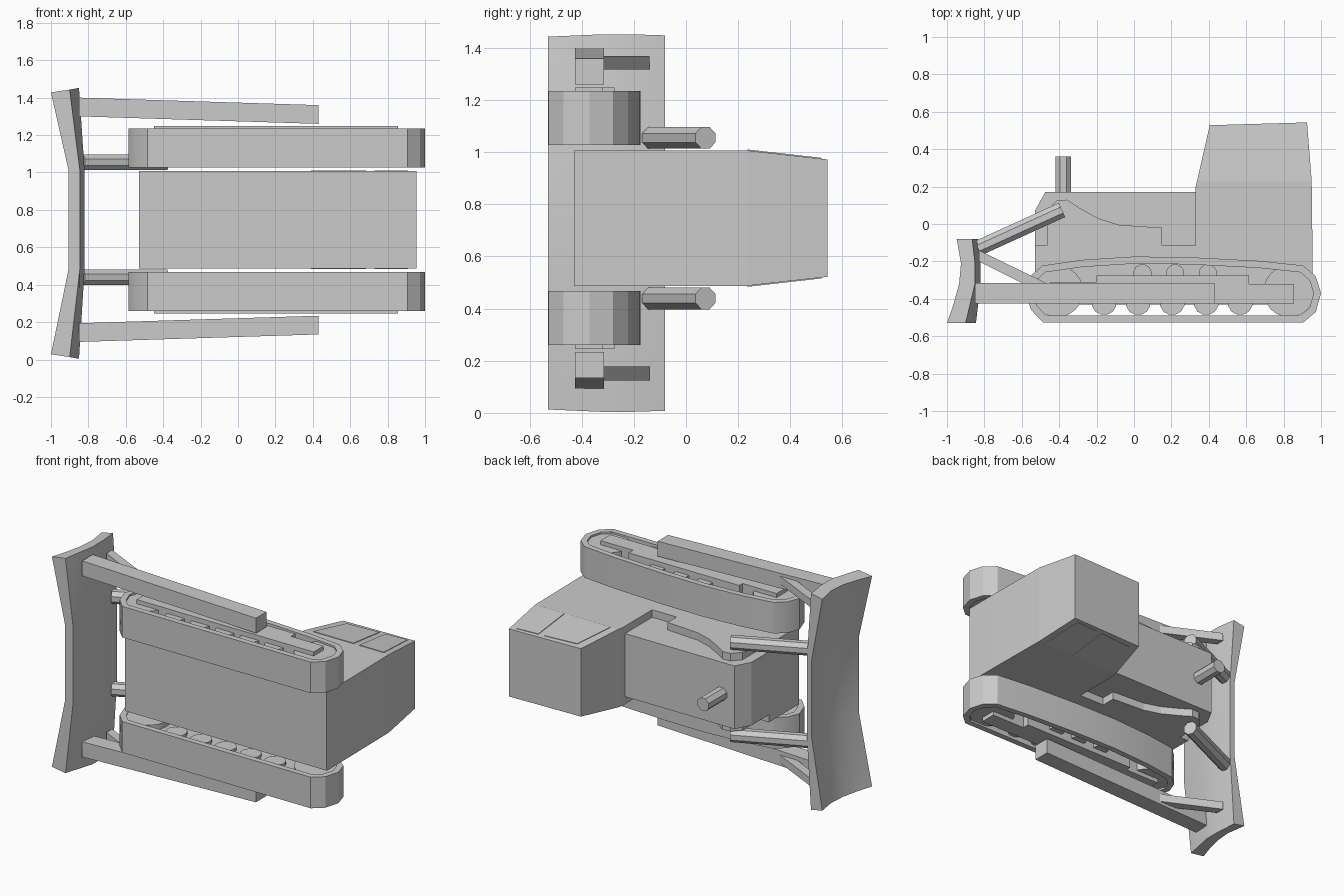
import bpy, bmesh, math
from mathutils import Vector

if "Cube" in bpy.data.objects:
    bpy.data.objects.remove(bpy.data.objects["Cube"])

paint = bpy.data.materials.new("plain_grey")
paint.use_nodes = True
GREY = (0.6, 0.6, 0.6, 1)
paint.diffuse_color = GREY
paint.node_tree.nodes["Principled BSDF"].inputs["Base Color"].default_value = GREY

MID = 0.747   # centre plane across the machine's width (it lies on its side)


def loft(name, loops, ring=False, smooth=False):
    """Skin a list of equal point loops; cap the ends or close into a ring."""
    bm = bmesh.new()
    rows = [[bm.verts.new(p) for p in loop] for loop in loops]
    n = len(rows[0])
    pairs = list(zip(rows, rows[1:])) + ([(rows[-1], rows[0])] if ring else [])
    for a, b in pairs:
        for i in range(n):
            j = (i + 1) % n
            bm.faces.new((a[i], a[j], b[j], b[i]))
    if not ring:
        bm.faces.new(rows[0])
        bm.faces.new(rows[-1])
    bmesh.ops.recalc_face_normals(bm, faces=bm.faces)
    mesh = bpy.data.meshes.new(name)
    bm.to_mesh(mesh)
    bm.free()
    mesh.materials.append(paint)
    ob = bpy.data.objects.new(name, mesh)
    bpy.context.collection.objects.link(ob)
    if smooth:
        bpy.ops.object.select_all(action="DESELECT")
        ob.select_set(True)
        bpy.context.view_layer.objects.active = ob
        bpy.ops.object.shade_smooth_by_angle(angle=math.radians(30))
    return ob


def level(pts, z):
    return [(x, y, z) for x, y in pts]


def prism(name, pts, z0, z1):
    return loft(name, [level(pts, z0), level(pts, z1)])


def rod(name, a, b, r, sides=8):
    """Straight round bar from a to b."""
    a, b = Vector(a), Vector(b)
    q = (b - a).to_track_quat("Z", "Y")
    turn = [2 * math.pi * (i + 0.5) / sides for i in range(sides)]
    disc = [q @ Vector((r * math.cos(t), r * math.sin(t), 0)) for t in turn]
    return loft(name, [[a + d for d in disc], [b + d for d in disc]], smooth=sides > 8)


def rect(x0, x1, y0, y1):
    return [(x0, y0), (x1, y0), (x1, y1), (x0, y1)]


def inset(pts, d):
    """Offset a counter-clockwise outline inward by d."""
    out = []
    for i, p in enumerate(pts):
        p = Vector(p)
        u = (p - Vector(pts[i - 1])).normalized()
        v = (Vector(pts[(i + 1) % len(pts)]) - p).normalized()
        m = (Vector((-u.y, u.x)) + Vector((-v.y, v.x))).normalized()
        out.append(tuple(p + m * d / max(0.3, m.dot(Vector((-u.y, u.x))))))
    return out


# Chassis with stepped fenders and a hump at the lift pivots
chassis = [(-0.53, -0.43), (0.955, -0.43), (0.955, -0.2), (0.95, 0.23), (0.337, 0.23),
           (0.33, 0.2), (0.33, -0.115), (0.15, -0.115), (0.15, -0.02), (-0.08, -0.005),
           (-0.19, 0.03), (-0.29, 0.085), (-0.36, 0.13), (-0.415, 0.125),
           (-0.465, 0.07), (-0.465, -0.115), (-0.53, -0.115)]
prism("chassis", chassis, MID - 0.26, MID + 0.26)

# Narrow engine hood
hood = [(-0.53, -0.2), (0.36, -0.2), (0.36, 0.17), (-0.475, 0.17), (-0.53, 0.07)]
prism("engine_hood", hood, MID - 0.21, MID + 0.21)
rod("exhaust_stack", (-0.378, 0.15, MID), (-0.378, 0.36, MID), 0.045)

# Tapered cab
base = [(0.337, 0.23, 0.26), (0.95, 0.23, 0.26)]
roof = [(0.405, 0.528, 0.226), (0.925, 0.543, 0.225)]


def cab_loop(pair):
    (x0, y0, w0), (x1, y1, w1) = pair
    return [(x0, y0, MID - w0), (x1, y1, MID - w1), (x1, y1, MID + w1), (x0, y0, MID + w0)]


loft("cab", [cab_loop(base), cab_loop(roof)])

windows = {"front": [(0.39, 0.235), (0.685, 0.235), (0.685, 0.51), (0.455, 0.495)],
           "rear": [(0.73, 0.235), (0.91, 0.235), (0.885, 0.52), (0.73, 0.512)]}

# Track outline, counter-clockwise
belt = [(-0.585, -0.36), (-0.55, -0.46), (-0.485, -0.527), (0.905, -0.527), (0.972, -0.47),
        (1.0, -0.37), (0.972, -0.28), (0.905, -0.222), (0.67, -0.197), (0.3, -0.178),
        (0.0, -0.174), (-0.28, -0.192), (-0.49, -0.222), (-0.555, -0.28)]
hole = inset(belt, 0.038)
frame = [(-0.45, -0.425), (0.855, -0.425), (0.855, -0.32), (0.615, -0.32),
         (0.615, -0.275), (-0.2, -0.275), (-0.2, -0.31), (-0.45, -0.31)]

for side, s in (("left", 1), ("right", -1)):
    def z(d):
        return MID + s * d

    # Cab side windows
    for part, pts in windows.items():
        skins = [[(x, y, z(0.26 - (y - 0.23) * 0.113 + d)) for x, y in pts]
                 for d in (-0.004, 0.004)]
        loft(f"{part}_window_{side}", skins)

    # Track belt, frame, wheels and rollers
    loft(f"track_belt_{side}", [level(belt, z(0.28)), level(belt, z(0.487)),
                                level(hole, z(0.487)), level(hole, z(0.28))],
         ring=True, smooth=True)
    prism(f"track_frame_{side}", frame, z(0.32), z(0.502))
    for part, x in (("idler", -0.41), ("sprocket", 0.83)):
        rod(f"{part}_{side}", (x, -0.36, z(0.285)), (x, -0.36, z(0.475)), 0.138, 20)
    for i in range(5):
        x = -0.16 + 0.182 * i
        rod(f"track_roller_{i + 1}_{side}", (x, -0.42, z(0.3)), (x, -0.42, z(0.47)), 0.067, 12)
    for i in range(3):
        x = 0.045 + 0.175 * i
        rod(f"carrier_roller_{i + 1}_{side}", (x, -0.265, z(0.3)), (x, -0.265, z(0.47)), 0.05, 12)

    # Push arm, its brace and the lift cylinder
    arm = [[(x, y, z(d + w)) for y, w in ((-0.425, 0), (-0.425, 0.1), (-0.315, 0.1), (-0.315, 0))]
           for x, d in ((-0.85, 0.553), (0.43, 0.513))]
    loft(f"push_arm_{side}", arm)
    brace = [(-0.83, -0.2), (-0.56, -0.335), (-0.43, -0.335), (-0.83, -0.14)]
    prism(f"arm_brace_{side}", brace, z(0.57), z(0.622))
    rod(f"lift_cylinder_{side}", (-0.835, -0.13, z(0.308)), (-0.385, 0.075, z(0.308)), 0.045)

# Curved blade with swept wings: x in the middle, x at the tip, height, tip half width
blade = [(-0.905, -1.0, -0.53, 0.7), (-0.87, -0.965, -0.43, 0.703), (-0.85, -0.935, -0.32, 0.706),
         (-0.847, -0.925, -0.21, 0.707), (-0.87, -0.948, -0.08, 0.704), (-0.835, -0.865, -0.08, 0.72),
         (-0.82, -0.85, -0.21, 0.724), (-0.82, -0.85, -0.32, 0.724), (-0.845, -0.9, -0.53, 0.715)]
BLADE_MID = 0.728
tip = [[(xt, y, BLADE_MID + s * w) for xm, xt, y, w in blade] for s in (-1, 1)]
core = [[(xm, y, MID + s * 0.26) for xm, xt, y, w in blade] for s in (-1, 1)]
loft("blade", [tip[0], core[0], core[1], tip[1]], smooth=True)
